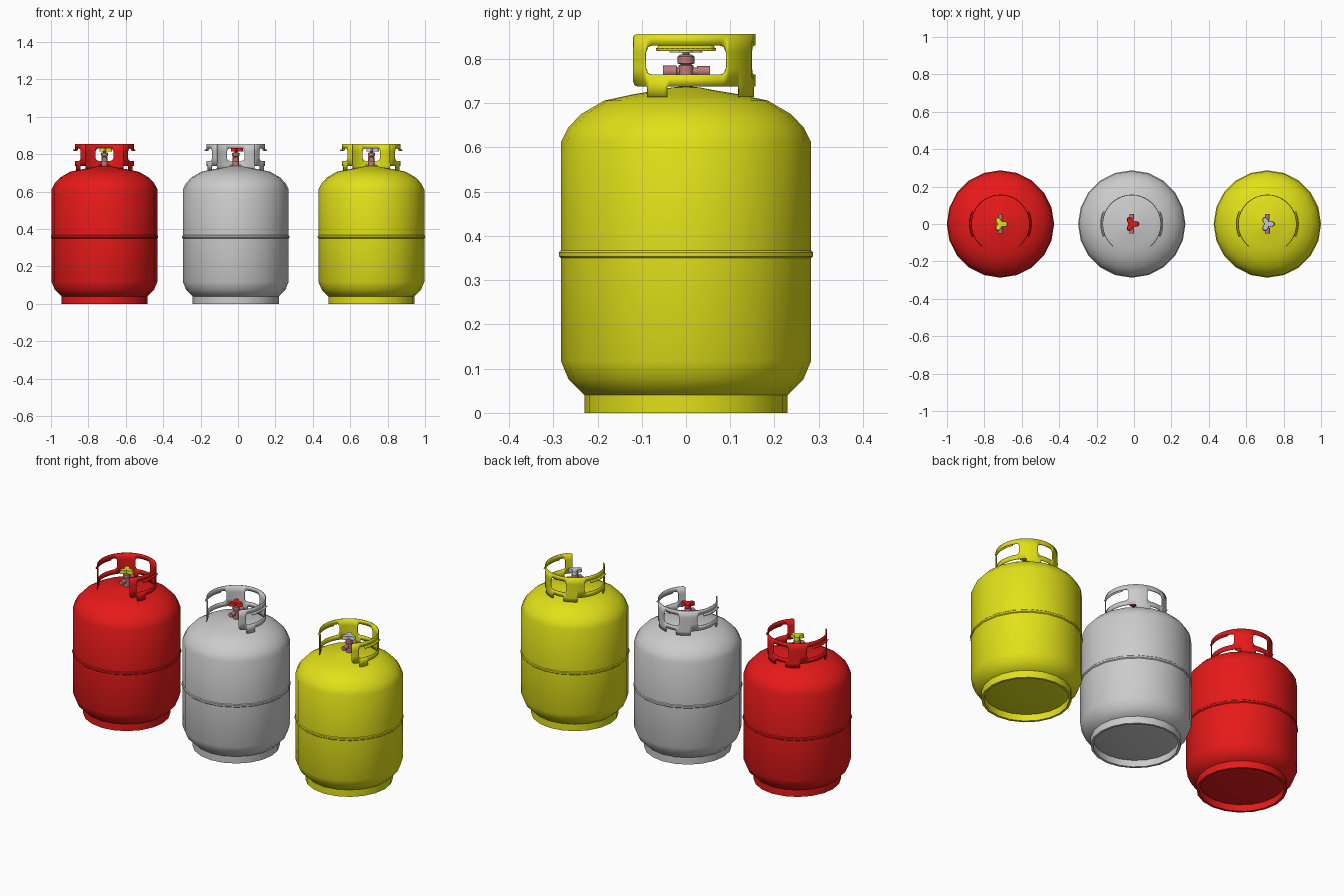
import bpy, bmesh
from math import sin, cos, pi, radians, sqrt

if "Cube" in bpy.data.objects:
    bpy.data.objects.remove(bpy.data.objects["Cube"])


def material(name, rgb):
    m = bpy.data.materials.new(name)
    m.diffuse_color = (*rgb, 1)
    m.use_nodes = True
    m.node_tree.nodes["Principled BSDF"].inputs["Base Color"].default_value = m.diffuse_color
    return m


RED = material("red_paint", (0.8, 0.01, 0.01))
YELLOW = material("yellow_paint", (0.75, 0.75, 0.01))
GREY = material("grey_paint", (0.6, 0.6, 0.6))
BRASS = material("valve_metal", (0.5, 0.2, 0.2))
DARK = material("dark_metal", (0.15, 0.15, 0.15))


def finish(name, bm, x, mat, angle=40, thickness=0):
    bmesh.ops.recalc_face_normals(bm, faces=bm.faces)
    me = bpy.data.meshes.new(name)
    bm.to_mesh(me)
    bm.free()
    ob = bpy.data.objects.new(name, me)
    bpy.context.collection.objects.link(ob)
    ob.location.x = x
    me.materials.append(mat)
    if thickness:
        s = ob.modifiers.new("thickness", 'SOLIDIFY')
        s.thickness = thickness
        s.offset = 0
    bpy.ops.object.select_all(action='DESELECT')
    ob.select_set(True)
    bpy.context.view_layer.objects.active = ob
    bpy.ops.object.shade_smooth_by_angle(angle=radians(angle))
    return ob


def lathe(name, profile, x, mat, segs=20, closed=False):
    bm = bmesh.new()
    vs = [bm.verts.new((r, 0, z)) for r, z in profile]
    es = [bm.edges.new(p) for p in zip(vs, vs[1:])]
    if closed:
        es.append(bm.edges.new((vs[-1], vs[0])))
    bmesh.ops.spin(bm, geom=vs + es, axis=(0, 0, 1), cent=(0, 0, 0),
                   angle=2 * pi, steps=segs, use_duplicate=False)
    bmesh.ops.remove_doubles(bm, verts=bm.verts, dist=1e-5)
    return finish(name, bm, x, mat)


BODY = [(0, 0.025), (0.12, 0.027), (0.2, 0.034), (0.23, 0.04), (0.265, 0.075),
        (0.283, 0.118), (0.283, 0.35), (0.287, 0.354), (0.287, 0.363),
        (0.283, 0.367), (0.283, 0.612), (0.266, 0.645), (0.238, 0.675),
        (0.185, 0.706), (0.12, 0.72), (0.06, 0.73), (0.03, 0.736), (0, 0.737)]
FOOT = [(0.23, 0), (0.23, 0.042), (0.217, 0.042), (0.217, 0)]
VALVE = [(0, 0.73), (0.017, 0.73), (0.017, 0.785), (0.012, 0.788),
         (0.019, 0.79), (0.019, 0.806), (0.012, 0.81), (0, 0.81)]

# collar layout: angles in degrees, heights in units
R, TOP, LOW, LEG = 0.155, 0.856, 0.738, 0.714
WIN_LOW, WIN_TOP, CORNER = 0.765, 0.83, 0.014
WINDOWS = [(0, 36), (90, 18), (180, 36)]
LEGS = [(-34, -16), (50, 78), (102, 130), (196, 214)]


def rounding(dist, span=6):
    # height lost to a rounded corner at a given angle from its edge
    t = max(0, 1 - dist / span)
    return CORNER * (1 - sqrt(1 - t * t))


def collar(name, x, mat):
    bm = bmesh.new()

    def window_at(a):
        return next((w for w in WINDOWS if abs(a - w[0]) <= w[1]), None)

    def point(a, z):
        return bm.verts.new((R * cos(radians(a)), R * sin(radians(a)), z))

    cols = []
    for a in range(-50, 231, 2):
        w = window_at(a)
        cut = rounding(w[1] - abs(a - w[0])) if w else CORNER
        end = rounding(140 - abs(a - 90))
        cols.append([point(a, z) for z in
                     (LEG, LOW + end, WIN_LOW + cut, WIN_TOP - cut, TOP - end * 0.5)])
    for i, (p, q) in enumerate(zip(cols, cols[1:])):
        mid = -49 + 2 * i
        rows = [1, 3] if window_at(mid) else [1, 2, 3]
        if any(lo < mid < hi for lo, hi in LEGS):
            rows.append(0)
        for k in rows:
            bm.faces.new((p[k], q[k], q[k + 1], p[k + 1]))
    bmesh.ops.delete(bm, geom=[v for v in bm.verts if not v.link_faces], context='VERTS')
    finish(name, bm, x, mat, 40, 0.004)


def grip(name, x, mat, centre):
    # curled lip along the top of a side window
    bm = bmesh.new()
    section = [(R, 0.83), (R + 0.003, 0.822), (R + 0.008, 0.819), (R + 0.012, 0.824)]
    cols = []
    for k in range(13):
        a = radians(centre - 24 + 4 * k)
        cols.append([bm.verts.new((r * cos(a), r * sin(a), z)) for r, z in section])
    for p, q in zip(cols, cols[1:]):
        for k in range(3):
            bm.faces.new((p[k], q[k], q[k + 1], p[k + 1]))
    finish(name, bm, x, mat, 60, 0.003)


def knob(name, x, mat):
    # three-lobed hand wheel
    bm = bmesh.new()
    ring = []
    for k in range(36):
        a = 2 * pi * k / 36
        r = 0.029 + 0.012 * cos(3 * a)
        ring.append(bm.verts.new((r * cos(a), r * sin(a), 0.815)))
    face = bm.faces.new(ring)
    ext = bmesh.ops.extrude_face_region(bm, geom=[face])["geom"]
    top = [v for v in ext if isinstance(v, bmesh.types.BMVert)]
    bmesh.ops.translate(bm, verts=top, vec=(0, 0, 0.019))
    bmesh.ops.scale(bm, verts=top, vec=(0.9, 0.9, 1))
    finish(name, bm, x, mat)


def outlet(name, x, mat):
    # horizontal gas outlet through the valve
    prof = [(0, -0.052), (0.013, -0.052), (0.013, -0.022), (0.009, -0.02),
            (0.009, 0.025), (0.012, 0.025), (0.012, 0.054), (0, 0.054)]
    ob = lathe(name, prof, x, mat, 12)
    ob.rotation_euler.x = -pi / 2
    ob.location.z = 0.772


for label, x, paint, knob_paint in [("red", -0.714, RED, YELLOW),
                                    ("grey", -0.012, GREY, RED),
                                    ("yellow", 0.713, YELLOW, GREY)]:
    lathe(label + "_tank_body", BODY, x, paint)
    lathe(label + "_foot_ring", FOOT, x, paint, closed=True)
    collar(label + "_collar", x, paint)
    grip(label + "_right_grip", x, paint, 0)
    grip(label + "_left_grip", x, paint, 180)
    lathe(label + "_valve", VALVE, x, BRASS, 12)
    lathe(label + "_valve_stem", [(0, 0.8), (0.008, 0.8), (0.008, 0.82), (0, 0.82)],
          x, DARK, 10)
    outlet(label + "_outlet", x, BRASS)
    knob(label + "_knob", x, knob_paint)
